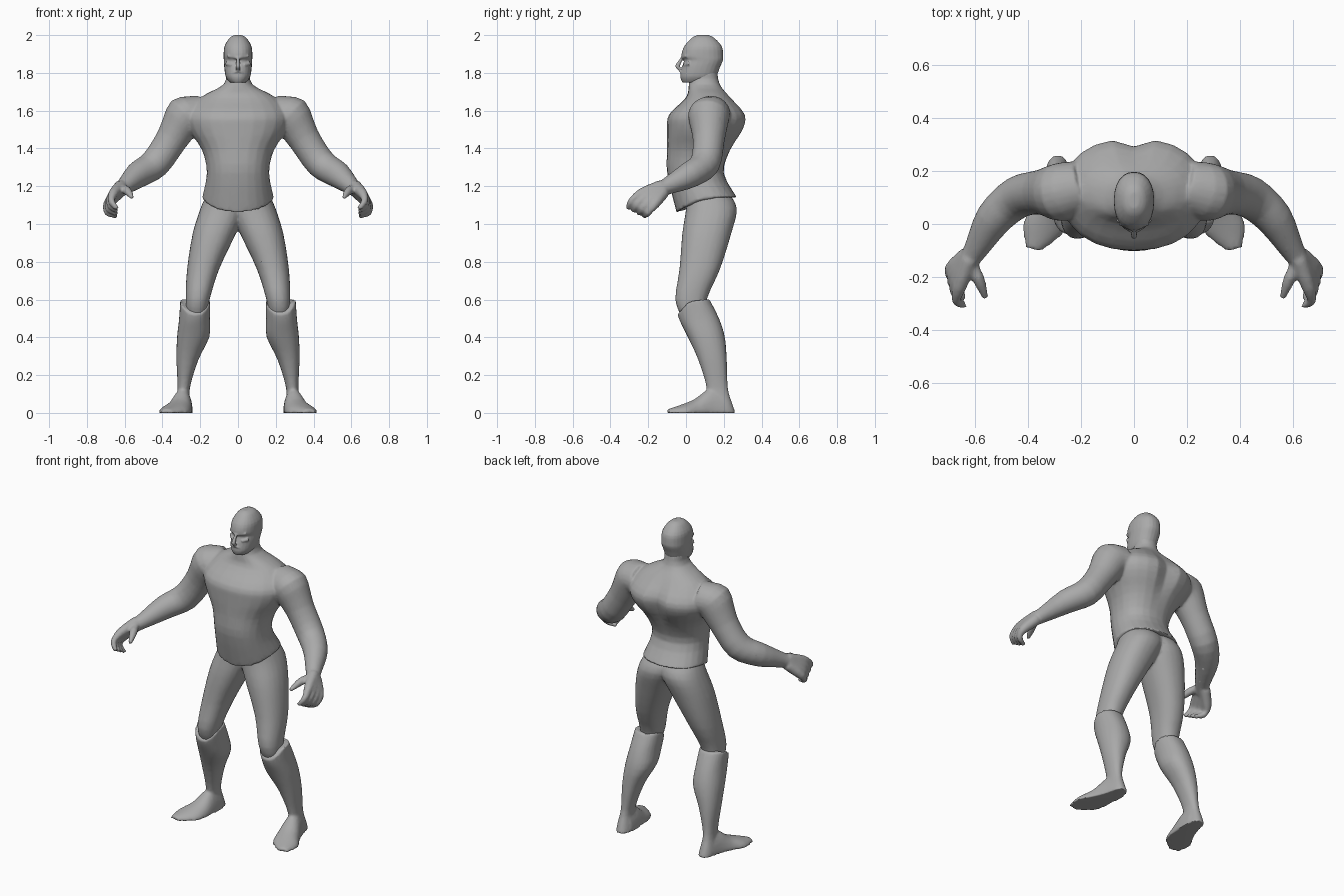
import bpy, bmesh, math
from mathutils import Vector

cube = bpy.data.objects.get("Cube")
if cube:
    bpy.data.objects.remove(cube)

grey = bpy.data.materials.new("plain grey")
grey.use_nodes = True
grey.diffuse_color = (0.4, 0.4, 0.4, 1)
grey.node_tree.nodes["Principled BSDF"].inputs["Base Color"].default_value = grey.diffuse_color

SIDES = 24
STEPS = 3
ANGLES = [math.tau * k / SIDES for k in range(SIDES)]


def spline(before, start, end, after, t):
    """Point on a smooth curve running from start to end."""
    leave, arrive = (end - before) / 2, (after - start) / 2
    rise = t * t * (3 - 2 * t)
    return (start.lerp(end, rise) + leave * t * (1 - t) ** 2 - arrive * t * t * (1 - t))


def refine(rings):
    """Add rounded in-between rings to a few given ones."""
    last = len(rings) - 1
    result = []
    for i in range(last):
        group = (rings[max(i - 1, 0)], rings[i], rings[i + 1], rings[min(i + 2, last)])
        for step in range(STEPS):
            result.append([spline(*points, step / STEPS) for points in zip(*group)])
    return result + [rings[last]]


def loft(bm, rings, mirror=True):
    """Skin a closed solid over the rings, optionally on both sides."""
    rings = refine(rings)
    for side in ((1, -1) if mirror else (1,)):
        loops = [[bm.verts.new((p.x * side, p.y, p.z)) for p in ring] for ring in rings]
        for low, high in zip(loops, loops[1:]):
            for i in range(SIDES):
                bm.faces.new((low[i - 1], low[i], high[i], high[i - 1]))
        bm.faces.new(loops[0])
        bm.faces.new(loops[-1])


def slab(height, inner, outer, front, back, droop=0, groove=0):
    """Level rounded ring; droop lowers its front, groove dents its back."""
    ring = []
    for angle in ANGLES:
        across, along = (math.copysign(abs(v) ** 0.9, v) for v in (math.cos(angle), math.sin(angle)))
        x = (inner + outer + across * (outer - inner)) / 2
        y = (front + back + along * (back - front)) / 2
        y -= groove * max(0, along) * math.exp(-(x / 0.05) ** 2)
        ring.append(Vector((x, y, height - droop * max(0, -along) ** 1.5)))
    return ring


def tube(bm, path, mirror=True):
    """Round limb along a path of (x, y, z, radius)."""
    points = [Vector(p[:3]) for p in path]
    rings = []
    for i, centre in enumerate(points):
        tangent = points[min(i + 1, len(points) - 1)] - points[max(i - 1, 0)]
        u = tangent.cross(Vector((0.3, 1, 0.2))).normalized()
        v = tangent.cross(u).normalized()
        rings.append([centre + path[i][3] * (u * math.cos(a) + v * math.sin(a)) for a in ANGLES])
    loft(bm, rings, mirror)


def finish(bm, name, voxel, iterations):
    """Fuse the overlapping solids into one smooth skin."""
    bmesh.ops.recalc_face_normals(bm, faces=bm.faces)
    mesh = bpy.data.meshes.new(name)
    bm.to_mesh(mesh)
    bm.free()
    mesh.materials.append(grey)
    obj = bpy.data.objects.new(name, mesh)
    bpy.context.collection.objects.link(obj)
    fuse = obj.modifiers.new("fuse", "REMESH")
    fuse.mode = "VOXEL"
    fuse.voxel_size = voxel
    fuse.use_smooth_shade = True
    relax = obj.modifiers.new("relax", "SMOOTH")
    relax.factor = 0.5
    relax.iterations = iterations
    thin = obj.modifiers.new("thin", "DECIMATE")
    thin.ratio = 0.3


# Torso and neck: height, half width, front, back, droop
bm = bmesh.new()
torso = {
    "hem": (1.14, .19, -.05, .27, .08),
    "waist": (1.27, .165, -.1, .2, 0),
    "ribs": (1.39, .19, -.1, .24, 0),
    "chest": (1.5, .26, -.1, .31, 0),
    "shoulder blades": (1.58, .27, -.09, .32, 0),
    "collar": (1.67, .2, 0, .24, 0),
    "neck": (1.74, .075, .015, .18, 0),
    "skull base": (1.82, .065, .03, .165, 0),
}
rings = []
for height, half, front, back, droop in torso.values():
    groove = 0.035 * math.exp(-((height - 1.53) / 0.12) ** 2)
    rings.append(slab(height, -half, half, front, back, droop, groove))
loft(bm, rings, mirror=False)

# Arms
arm = {
    "collar": (.2, .14, 1.58, .1),
    "shoulder": (.28, .12, 1.57, .11),
    "biceps": (.35, .12, 1.45, .085),
    "elbow": (.44, .1, 1.32, .08),
    "forearm": (.53, .02, 1.26, .07),
    "wrist": (.6, -.1, 1.2, .045),
    "palm": (.64, -.16, 1.17, .035),
}
tube(bm, list(arm.values()))

# Fingers fan out from the wrist: index end, little finger end, radius
hand = {
    "root": ((.62, -.13, 1.2), (.63, -.12, 1.17), .034),
    "knuckle": ((.66, -.24, 1.16), (.69, -.17, 1.1), .026),
    "middle": ((.67, -.29, 1.12), (.69, -.2, 1.06), .018),
    "tip": ((.64, -.31, 1.08), (.64, -.22, 1.04), .012),
}
for finger in range(4):
    tube(bm, [(*Vector(index).lerp(Vector(little), finger / 3), radius)
              for index, little, radius in hand.values()])
thumb = {
    "root": (.62, -.13, 1.19, .034),
    "knuckle": (.59, -.2, 1.18, .023),
    "tip": (.56, -.28, 1.14, .011),
}
tube(bm, list(thumb.values()))
finish(bm, "upper_body", voxel=.008, iterations=4)

# Head: height, half width, front, back
bm = bmesh.new()
head = {
    "chin": (1.75, .045, -.02, .13),
    "jaw": (1.78, .065, -.03, .16),
    "mouth": (1.83, .073, -.022, .18),
    "eyes": (1.865, .075, -.01, .195),
    "brow": (1.89, .076, -.024, .197),
    "forehead": (1.94, .072, -.01, .19),
    "crown": (1.985, .045, .03, .15),
    "top": (2, .018, .06, .12),
}
loft(bm, [slab(height, -half, half, front, back)
          for height, half, front, back in head.values()], mirror=False)

# Facial features: each swept along a short path
nose = {
    "bridge": (0, -.02, 1.88, .007),
    "tip": (0, -.045, 1.835, .012),
    "base": (0, -.03, 1.82, .011),
}
tube(bm, list(nose.values()), mirror=False)
brow = {"inner": (0, -.022, 1.88, .008), "outer": (.055, .004, 1.89, .008)}
cheek = {"inner": (.03, -.008, 1.84, .01), "outer": (.06, .02, 1.85, .012)}
lip = {"centre": (0, -.032, 1.81, .006), "corner": (.026, -.02, 1.8, .005)}
for feature in (brow, cheek, lip):
    tube(bm, list(feature.values()))
finish(bm, "head", voxel=.0045, iterations=2)

# Pelvis and thighs: height, inner, outer, front, back
bm = bmesh.new()
thigh = {
    "waist": (1.16, -.06, .165, 0, .23),
    "seat": (1.08, -.05, .2, 0, .27),
    "groin": (.95, .01, .24, -.02, .24),
    "thigh": (.76, .1, .27, -.035, .18),
    "knee": (.6, .15, .277, -.057, .11),
    "shin": (.5, .17, .27, -.02, .11),
}
loft(bm, [slab(*ring) for ring in thigh.values()])
finish(bm, "hips_and_thighs", voxel=.01, iterations=4)

# Lower legs: height, inner, outer, front, back, droop
bm = bmesh.new()
shin = {
    "cuff": (.6, .146, .306, -.045, .125, .08),
    "upper calf": (.5, .148, .312, -.03, .175, .02),
    "calf": (.4, .152, .323, .01, .206),
    "lower calf": (.28, .21, .326, .065, .216),
    "ankle": (.13, .255, .32, .11, .222),
    "heel": (.05, .248, .332, .1, .245),
    "sole": (0, .24, .336, .09, .262),
}
loft(bm, [slab(*ring) for ring in shin.values()])

# Feet turned outwards: centre, half width, height
foot = {
    "heel": (.285, .21, .045, .1),
    "arch": (.295, .13, .055, .13),
    "instep": (.315, .05, .07, .075),
    "ball": (.345, -.02, .075, .045),
    "toes": (.38, -.095, .03, .02),
}
rings = []
for x, y, half, height in foot.values():
    rings.append([Vector((x + half * math.cos(a), y + half * math.cos(a) / 4,
                          max(0, height * math.sin(a)))) for a in ANGLES])
loft(bm, rings)
finish(bm, "lower_legs_and_feet", voxel=.008, iterations=3)
